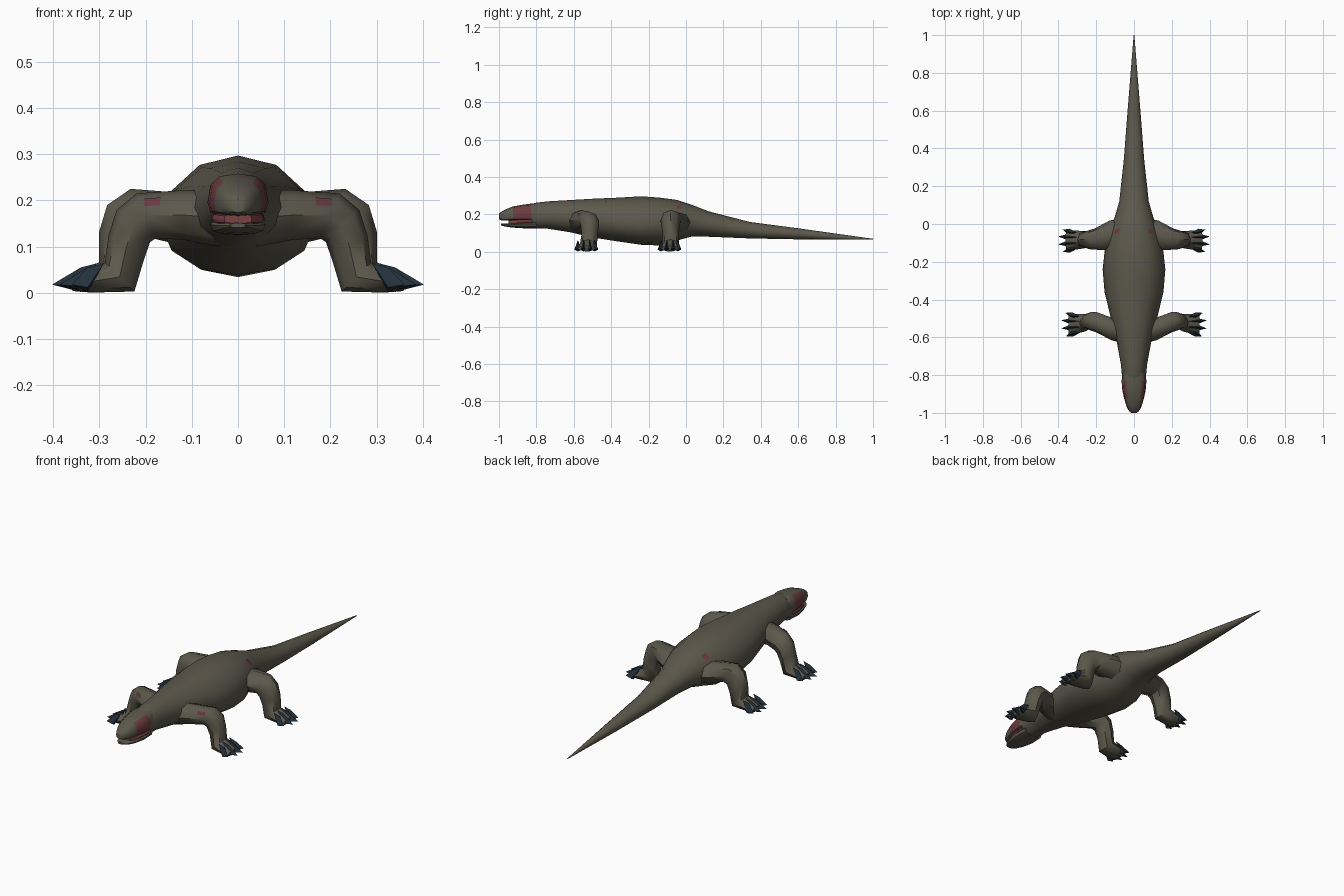
import bpy, bmesh, math
from mathutils import Vector
from mathutils.bvhtree import BVHTree


def material(name, rgb):
    m = bpy.data.materials.new(name)
    m.diffuse_color = (*rgb, 1)
    return m


HIDE = material("olive brown hide", (0.108, 0.098, 0.072))
CLAW = material("dark blue claw", (0.017, 0.030, 0.045))
RED = material("dull red patch", (0.15, 0.045, 0.05))
MOUTH = material("mouth pink", (0.20, 0.055, 0.06))


def finish(name, bm, mats, mirror=False, angle=40):
    bmesh.ops.recalc_face_normals(bm, faces=bm.faces)
    me = bpy.data.meshes.new(name)
    bm.to_mesh(me)
    bm.free()
    me.shade_smooth()
    me.set_sharp_from_angle(angle=math.radians(angle))
    for m in mats:
        me.materials.append(m)
    ob = bpy.data.objects.new(name, me)
    bpy.context.collection.objects.link(ob)
    if mirror:
        ob.modifiers.new("mirror", 'MIRROR')
    return ob


def add_loft(bm, rings):
    """Skin a list of equal-length rings and cap both ends."""
    vs = [[bm.verts.new(p) for p in r] for r in rings]
    n = len(vs[0])
    for a, b in zip(vs, vs[1:]):
        for i in range(n):
            bm.faces.new((a[i], a[(i + 1) % n], b[(i + 1) % n], b[i]))
    bm.faces.new(vs[0])
    bm.faces.new(vs[-1])


def egg(y, hw, top, bot, wide, n=12, p=1.0):
    """Ring across y: half width, top z, bottom z, z of the widest point."""
    ring = []
    for i in range(n):
        a = math.tau * i / n + math.pi / 2
        c, s = math.cos(a), math.sin(a)
        x = math.copysign(abs(c) ** p, c) * hw if abs(c) > 1e-6 else 0
        s = math.copysign(abs(s) ** p, s) if abs(s) > 1e-6 else 0
        ring.append((x, y, wide + s * ((top - wide) if s > 0 else (wide - bot))))
    return ring


def egg_loft(name, rows, mats, p=1.0, n=12):
    bm = bmesh.new()
    add_loft(bm, [egg(*r, n=n, p=p) for r in rows])
    return finish(name, bm, mats)


# Neck, trunk and tail in one skin
body = egg_loft("body_and_tail", [
    (-0.85, 0.054, 0.250, 0.127, 0.185),
    (-0.80, 0.064, 0.263, 0.124, 0.190),
    (-0.74, 0.070, 0.270, 0.124, 0.190),
    (-0.62, 0.092, 0.277, 0.105, 0.185),
    (-0.50, 0.122, 0.284, 0.077, 0.175),
    (-0.36, 0.156, 0.290, 0.055, 0.155),
    (-0.24, 0.166, 0.297, 0.038, 0.145),
    (-0.14, 0.155, 0.290, 0.034, 0.150),
    (-0.05, 0.130, 0.278, 0.060, 0.165),
    (0.03, 0.104, 0.252, 0.082, 0.165),
    (0.12, 0.078, 0.217, 0.081, 0.148),
    (0.34, 0.054, 0.160, 0.072, 0.114),
    (0.60, 0.034, 0.126, 0.067, 0.096),
    (1.00, 0.002, 0.070, 0.066, 0.068)], [HIDE])

# Upper head, with red patches around the eyes
head = egg_loft("upper_head", [
    (-0.79, 0.058, 0.258, 0.160, 0.190),
    (-0.83, 0.066, 0.258, 0.162, 0.195),
    (-0.88, 0.062, 0.251, 0.164, 0.195),
    (-0.925, 0.052, 0.243, 0.166, 0.190),
    (-0.965, 0.040, 0.227, 0.167, 0.185),
    (-0.99, 0.027, 0.213, 0.169, 0.185),
    (-1.00, 0.014, 0.203, 0.174, 0.186)], [HIDE, RED], p=0.7)
for f in head.data.polygons:
    if -0.93 < f.center.y < -0.83 and abs(f.normal.x) > 0.5 and f.center.z > 0.18:
        f.material_index = 1

# Lower jaw and the inside of the slightly open mouth
egg_loft("lower_jaw", [
    (-0.80, 0.056, 0.165, 0.125, 0.150),
    (-0.87, 0.060, 0.157, 0.126, 0.148),
    (-0.93, 0.048, 0.153, 0.130, 0.146),
    (-0.97, 0.034, 0.152, 0.136, 0.146),
    (-0.99, 0.016, 0.151, 0.141, 0.146)], [HIDE], p=0.7)
egg_loft("mouth_inside", [
    (-0.82, 0.058, 0.176, 0.148, 0.161),
    (-0.88, 0.057, 0.176, 0.148, 0.159),
    (-0.93, 0.044, 0.172, 0.148, 0.159),
    (-0.95, 0.030, 0.170, 0.148, 0.159)], [MOUTH], p=0.6)


def limb_ring(ox, oz, ix, iz, y, hw, n=8):
    """Ellipse between an outer and an inner point in the xz plane."""
    o, i = Vector((ox, y, oz)), Vector((ix, y, iz))
    c, r = (o + i) / 2, (o - i) / 2
    return [c + r * math.cos(math.tau * k / n) +
            Vector((0, hw * math.sin(math.tau * k / n), 0)) for k in range(n)]


def claws(name, x0, ys, tips):
    """Four flat pointed claws, each tapering both ways from its widest part."""
    bm = bmesh.new()
    for y, (tx, ty) in zip(ys, tips):
        back = (x0, y, 0.064)
        mid = [(x0 + 0.035, y - 0.019, 0.012), (x0 + 0.035, y, 0.055),
               (x0 + 0.035, y + 0.019, 0.012), (x0 + 0.035, y, 0.002)]
        tip = (tx, ty, 0.018)
        vb, vt = bm.verts.new(back), bm.verts.new(tip)
        vm = [bm.verts.new(p) for p in mid]
        for k in range(4):
            a, b = vm[k], vm[(k + 1) % 4]
            bm.faces.new((a, b, vt))
            bm.faces.new((b, a, vb))
    return finish(name, bm, [CLAW], mirror=True, angle=20)


def leg(name, rings):
    bm = bmesh.new()
    add_loft(bm, [limb_ring(*r) for r in rings])
    return finish(name, bm, [HIDE], mirror=True, angle=45)


# Hind legs
leg("hind_legs", [
    (0.05, 0.215, 0.05, 0.09, -0.055, 0.090),
    (0.13, 0.217, 0.13, 0.105, -0.060, 0.078),
    (0.232, 0.225, 0.185, 0.118, -0.080, 0.056),
    (0.283, 0.190, 0.195, 0.108, -0.083, 0.050),
    (0.301, 0.130, 0.208, 0.070, -0.082, 0.044),
    (0.301, 0.066, 0.226, 0.003, -0.083, 0.046),
    (0.335, 0.050, 0.320, 0.001, -0.086, 0.052),
    (0.362, 0.032, 0.358, 0.004, -0.087, 0.046)])
claws("hind_claws", 0.305, (-0.133, -0.102, -0.070, -0.044),
      ((0.375, -0.147), (0.402, -0.108), (0.402, -0.066), (0.378, -0.030)))

# Front legs, slanting backwards to the elbow
front = leg("front_legs", [
    (0.04, 0.225, 0.04, 0.10, -0.575, 0.060),
    (0.12, 0.222, 0.12, 0.115, -0.555, 0.060),
    (0.220, 0.215, 0.178, 0.118, -0.520, 0.054),
    (0.262, 0.180, 0.190, 0.110, -0.515, 0.050),
    (0.280, 0.125, 0.204, 0.070, -0.515, 0.043),
    (0.288, 0.066, 0.224, 0.003, -0.522, 0.046),
    (0.320, 0.050, 0.305, 0.001, -0.530, 0.053),
    (0.348, 0.032, 0.344, 0.004, -0.532, 0.047)])
claws("front_claws", 0.290, (-0.578, -0.547, -0.515, -0.488),
      ((0.360, -0.594), (0.386, -0.553), (0.386, -0.510), (0.364, -0.470)))


def skin_patch(name, target, centre, u, v):
    """Thin coloured plate laid on the surface of another part."""
    tree = BVHTree.FromPolygons([p.co for p in target.data.vertices],
                                [p.vertices[:] for p in target.data.polygons])
    bm = bmesh.new()
    grid = []
    for i in (-1, 0, 1):
        row = []
        for j in (-1, 0, 1):
            co, no, _, _ = tree.find_nearest(Vector(centre) + Vector(u) * i + Vector(v) * j)
            row.append(bm.verts.new(co + no * 0.003))
        grid.append(row)
    for i in range(2):
        for j in range(2):
            bm.faces.new((grid[i][j], grid[i + 1][j], grid[i + 1][j + 1], grid[i][j + 1]))
    finish(name, bm, [RED], mirror=True)


# Small red marks on the hips and upper arms
skin_patch("hip_marks", body, (0.10, -0.035, 0.25), (0.014, 0, -0.01), (0, 0.015, 0))
skin_patch("arm_marks", front, (0.19, -0.585, 0.20), (0.018, 0.006, 0), (0, 0.002, 0.009))
